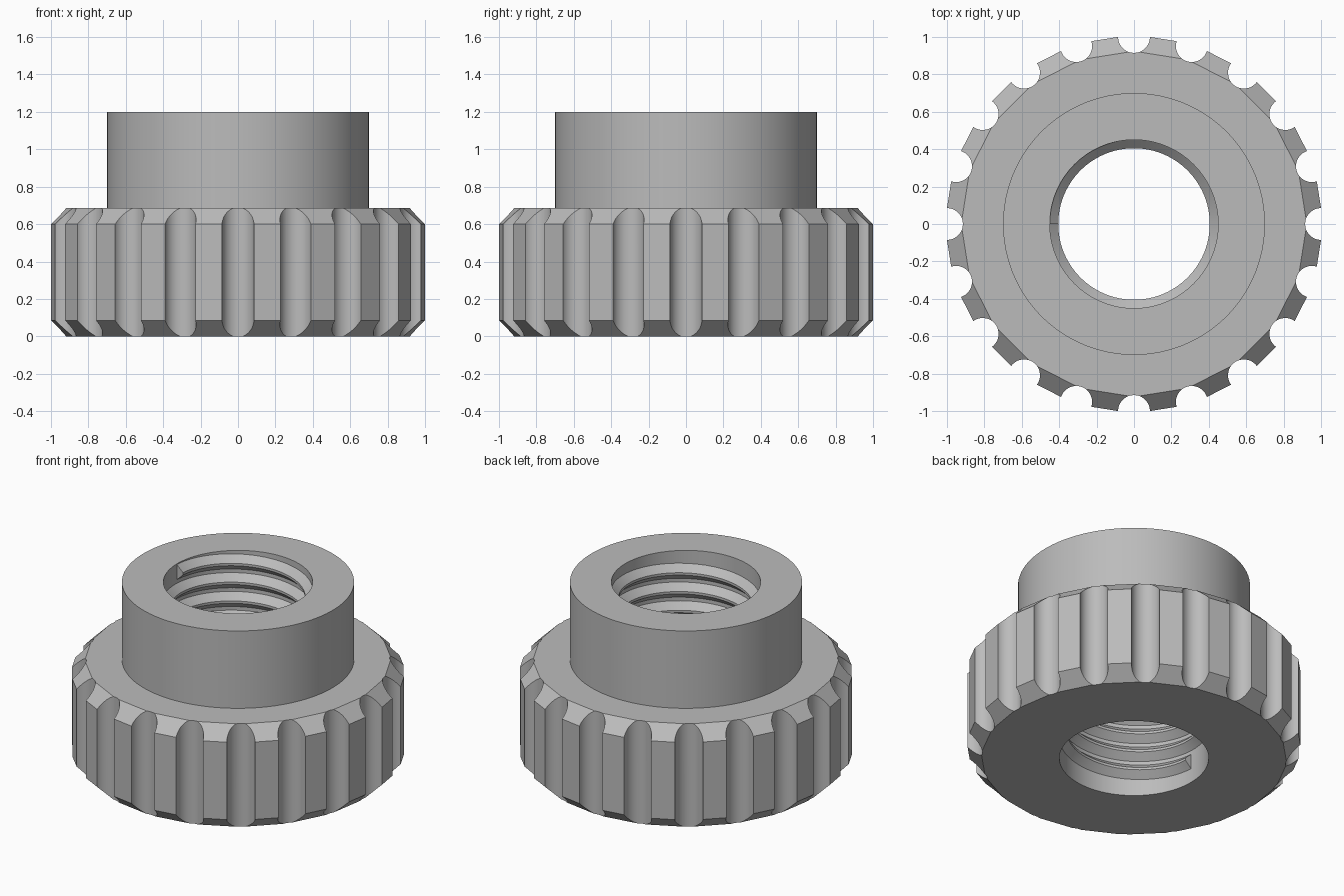
import bpy, bmesh
from math import sin, cos, pi, tau, radians

old = bpy.data.objects.get("Cube")
if old:
    bpy.data.objects.remove(old)

GROOVES = 20
BORE_R, THREAD_R = 0.45, 0.405
PITCH, TURNS, THREAD_TOP = 0.125, 8, 1.145

steel = bpy.data.materials.new("plain grey steel")
steel.use_nodes = True
GREY = (0.5, 0.5, 0.5, 1)
steel.diffuse_color = GREY
steel.node_tree.nodes["Principled BSDF"].inputs["Base Color"].default_value = GREY


def make_object(name, bm):
    bmesh.ops.recalc_face_normals(bm, faces=bm.faces)
    mesh = bpy.data.meshes.new(name)
    bm.to_mesh(mesh)
    bm.free()
    mesh.materials.append(steel)
    obj = bpy.data.objects.new(name, mesh)
    bpy.context.collection.objects.link(obj)
    return obj


def add_lathe(bm, profile, sides, centre=(0, 0)):
    """Closed solid of revolution from (radius, z) points, capped at both ends."""
    rings = [[bm.verts.new((centre[0] + r * cos(tau * i / sides),
                            centre[1] + r * sin(tau * i / sides), z))
              for i in range(sides)] for r, z in profile]
    for low, high in zip(rings, rings[1:]):
        for i in range(sides):
            j = (i + 1) % sides
            bm.faces.new((low[i], low[j], high[j], high[i]))
    bm.faces.new(rings[0][::-1])
    bm.faces.new(rings[-1])


def boolean(obj, tool, operation):
    mod = obj.modifiers.new(operation.lower(), "BOOLEAN")
    mod.operation, mod.object, mod.solver = operation, tool, "EXACT"
    bpy.context.view_layer.objects.active = obj
    bpy.ops.object.modifier_apply(modifier=mod.name)
    bpy.data.objects.remove(tool)


def smooth(obj, angle):
    bpy.ops.object.select_all(action="DESELECT")
    obj.select_set(True)
    bpy.context.view_layer.objects.active = obj
    bpy.ops.object.shade_smooth_by_angle(angle=radians(angle))


# Faceted grip with chamfered rims
bm = bmesh.new()
add_lathe(bm, [(0.924, 0), (1.0135, 0.085), (1.0135, 0.6), (0.924, 0.685)], GROOVES)
nut = make_object("knurled_nut", bm)

# Round hub on top
bm = bmesh.new()
add_lathe(bm, [(0.7, 0.5), (0.7, 1.2)], 128)
boolean(nut, make_object("hub", bm), "UNION")

# Grip grooves at the facet corners
bm = bmesh.new()
for k in range(GROOVES):
    a = tau * k / GROOVES
    add_lathe(bm, [(0.085, -0.1), (0.085, 0.8)], 48, (cos(a), sin(a)))
boolean(nut, make_object("groove_cutter", bm), "DIFFERENCE")

# Through bore
bm = bmesh.new()
add_lathe(bm, [(BORE_R, -0.1), (BORE_R, 1.3)], 128)
boolean(nut, make_object("bore_cutter", bm), "DIFFERENCE")
smooth(nut, 12)

# Right-handed helical thread ridge inside the bore
bm = bmesh.new()
section = [(BORE_R + 0.005, -0.055), (THREAD_R, -0.008),
           (THREAD_R, 0.008), (BORE_R + 0.005, 0.055)]
steps = 96 * TURNS
previous = None
for i in range(steps + 1):
    a = pi - tau * TURNS * i / steps
    z = THREAD_TOP - PITCH * TURNS * i / steps
    ring = [bm.verts.new((r * cos(a), r * sin(a), z + dz)) for r, dz in section]
    if previous:
        for j in range(4):
            k = (j + 1) % 4
            bm.faces.new((previous[j], previous[k], ring[k], ring[j]))
    if i in (0, steps):
        bm.faces.new(ring)
    previous = ring
smooth(make_object("thread", bm), 20)
